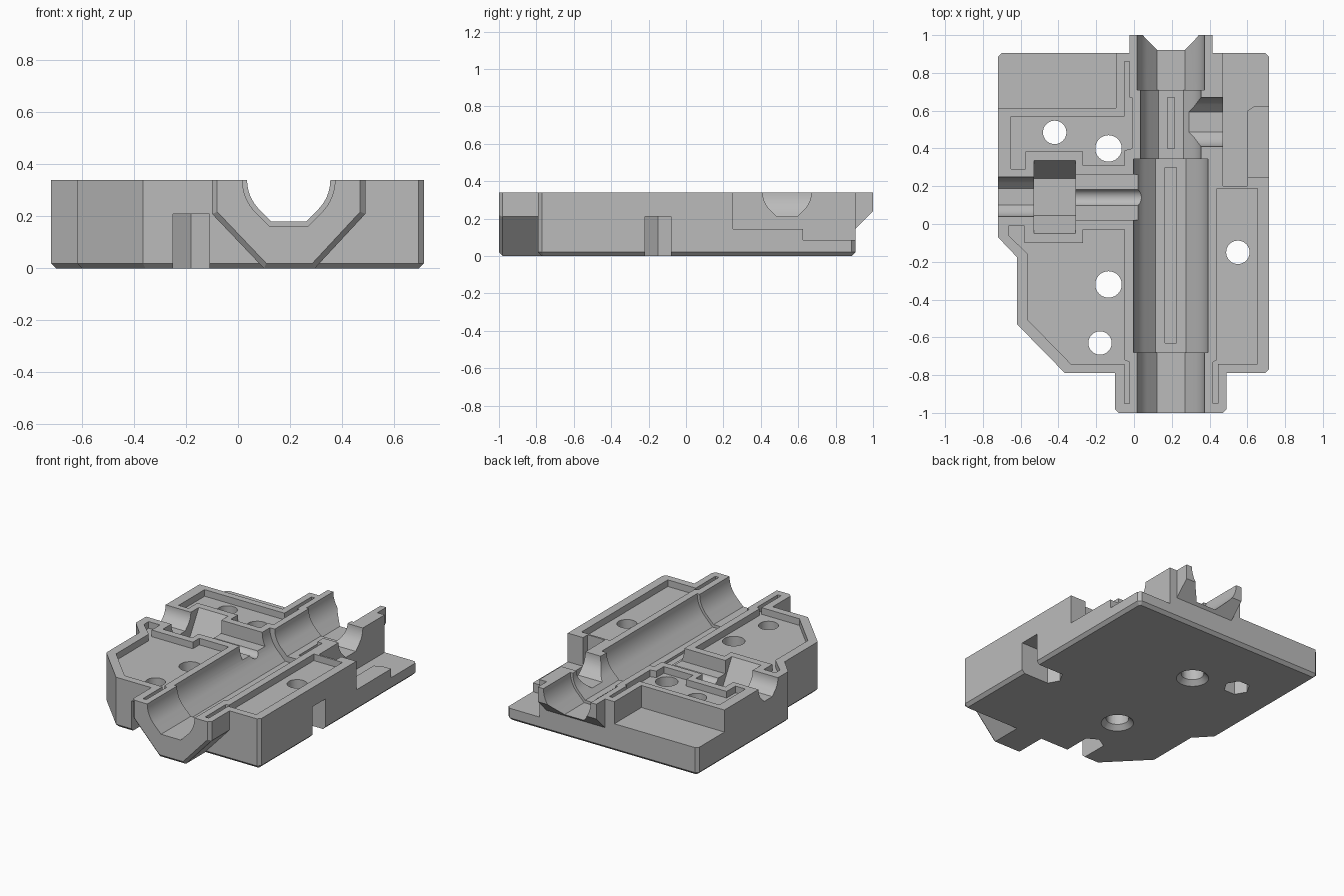
import bpy, bmesh, math

if "Cube" in bpy.data.objects:
    bpy.data.objects.remove(bpy.data.objects["Cube"], do_unlink=True)

TOP = 0.34
BORE_X = 0.195

grey = bpy.data.materials.new("plain grey")
grey.use_nodes = True
grey.diffuse_color = (0.5, 0.5, 0.5, 1)
grey.node_tree.nodes["Principled BSDF"].inputs["Base Color"].default_value = (0.5, 0.5, 0.5, 1)


def prism(name, pts, a, b, axis="Z", chamfer=None, size=0.02):
    """Extrude a 2D outline from a to b; chamfer is a test for edges to bevel."""
    place = {"Z": lambda u, v, w: (u, v, w),
             "Y": lambda u, v, w: (u, w, v),
             "X": lambda u, v, w: (w, u, v)}[axis]
    bm = bmesh.new()
    lo = [bm.verts.new(place(u, v, a)) for u, v in pts]
    hi = [bm.verts.new(place(u, v, b)) for u, v in pts]
    bm.faces.new(lo)
    bm.faces.new(hi)
    n = len(pts)
    for i in range(n):
        j = (i + 1) % n
        bm.faces.new((lo[i], lo[j], hi[j], hi[i]))
    bmesh.ops.recalc_face_normals(bm, faces=bm.faces)
    if chamfer:
        edges = [e for e in bm.edges if chamfer(e.verts[0].co, e.verts[1].co)]
        bmesh.ops.bevel(bm, geom=edges, offset=size, segments=1, affect="EDGES", profile=0.5)
        bmesh.ops.recalc_face_normals(bm, faces=bm.faces)
    mesh = bpy.data.meshes.new(name)
    bm.to_mesh(mesh)
    bm.free()
    mesh.materials.append(grey)
    ob = bpy.data.objects.new(name, mesh)
    bpy.context.scene.collection.objects.link(ob)
    return ob


def combine(other, op="DIFFERENCE"):
    """Apply a boolean to the body and delete the helper."""
    other.hide_render = True
    mod = body.modifiers.new("cut", "BOOLEAN")
    mod.operation, mod.solver, mod.object = op, "EXACT", other
    bpy.context.view_layer.objects.active = body
    bpy.ops.object.modifier_apply(modifier=mod.name)
    bpy.data.objects.remove(other, do_unlink=True)


def ring(cx, cy, r, n, turn=0.0):
    return [(cx + r * math.cos(turn + 2 * math.pi * i / n),
             cy + r * math.sin(turn + 2 * math.pi * i / n)) for i in range(n)]


def rect(x0, x1, y0, y1):
    return [(x0, y0), (x1, y0), (x1, y1), (x0, y1)]


def channel(centre, r, a, b, axis):
    """Open half-round channel with a flat-bottomed 45 degree floor."""
    left = [(-r * math.cos(t), -r * math.sin(t))
            for t in (math.pi / 4 * i / 8 for i in range(9))]
    left.append((-r * math.tan(math.pi / 8), -r))
    half = [(-r, 0.1)] + left
    pts = half + [(-u, v) for u, v in reversed(half)]
    combine(prism("channel_cutter", [(centre + u, TOP + v) for u, v in pts], a, b, axis))


def cut(pts, z, top=0.6):
    combine(prism("cutter", pts, z, top))


# Main block with chamfered corners and bottom edge
outline = [(-0.72, 0.885), (-0.72, -0.07), (-0.62, -0.175), (-0.62, -0.53), (-0.365, -0.79),
           (0.695, -0.79), (0.715, -0.77), (0.715, 0.885), (0.695, 0.905), (-0.70, 0.905)]
body = prism("housing_half", outline, 0, TOP,
             chamfer=lambda p, q: p.z < 0.001 and q.z < 0.001)

# Front snout with 45 degree underside
snout = [(-0.1, TOP), (-0.1, 0.21), (0.1, 0), (0.295, 0), (0.49, 0.21), (0.49, TOP)]
combine(prism("front_snout", snout, -1, -0.72, "Y",
              chamfer=lambda p, q: p.y < -0.99 and q.y < -0.99
              and not (p.z > 0.33 and q.z > 0.33)), "UNION")

# Back snout with sloping underside
combine(prism("back_snout", [(0.8, TOP), (1, TOP), (1, 0.24), (0.8, 0.04)],
              -0.025, 0.415, "X"), "UNION")

# Lowered corners at the back
cut(rect(-0.9, -0.095, 0.615, 1.1), 0.19)
cut([(0.47, 0.2), (0.6, 0.2), (0.6, 0.6), (0.64, 0.625),
     (0.9, 0.625), (0.9, 1.1), (0.47, 1.1)], 0.085)
cut(rect(0.55, 0.9, 0.25, 0.7), 0.145)

# Stepped main bore
channel(BORE_X, 0.16, -1.1, 1.1, "Y")
channel(BORE_X, 0.178, -1.1, -0.6, "Y")
channel(BORE_X, 0.197, -0.68, 0.345, "Y")
channel(BORE_X, 0.178, 0.71, 1.1, "Y")

# Shallow slots in the bore floor
cut(rect(0.165, 0.225, -0.63, 0.30), 0.125)
cut(rect(0.178, 0.215, 0.40, 0.67), 0.165)

# Side port on the right of the bore
channel(0.54, 0.13, 0.2, 0.6, "X")

# Left inlet, hexagonal nut pocket and shallow guide to the bore
channel(0.145, 0.105, -0.9, -0.42, "X")
nut = [(0.143 + u, TOP + v) for u, v in
       ((-0.193, 0.1), (-0.193, 0), (-0.097, -0.167), (0.097, -0.167), (0.193, 0), (0.193, 0.1))]
combine(prism("nut_cutter", nut, -0.53, -0.31, "X"))
cut(rect(-0.4, 0.1, 0.02, 0.263), 0.25)
combine(prism("guide_cutter", ring(0.14, 0.265, 0.045, 32), -0.4, 0.1, "X"))

# Shallow recesses in the top face, with sealing grooves running along the bore
back_recess = [(-0.65, 0.57), (-0.65, 0.29), (-0.575, 0.29), (-0.575, 0.385), (-0.27, 0.385),
               (-0.27, 0.31), (-0.05, 0.31), (-0.05, 0.39), (-0.01, 0.40), (-0.01, 0.67),
               (-0.025, 0.67), (-0.025, 0.86), (-0.05, 0.86), (-0.05, 0.57)]
front_recess = [(-0.05, -0.03), (-0.27, -0.03), (-0.27, -0.1), (-0.58, -0.1), (-0.58, -0.01),
                (-0.665, -0.01), (-0.665, -0.06), (-0.56, -0.16), (-0.56, -0.51),
                (-0.335, -0.74), (-0.05, -0.74), (-0.05, -0.95), (-0.025, -0.95),
                (-0.025, -0.73), (-0.05, -0.72)]
right_recess = [(0.44, 0.187), (0.44, -0.72), (0.418, -0.73), (0.418, -0.95), (0.445, -0.95),
                (0.445, -0.74), (0.655, -0.74), (0.655, 0.187)]
for pts in (back_recess, front_recess, right_recess):
    cut(pts, TOP - 0.045)

# Through holes
for x, y, r in ((-0.42, 0.485, 0.062), (-0.135, 0.4, 0.07), (-0.135, -0.32, 0.07),
                (-0.18, -0.63, 0.062), (0.55, -0.15, 0.062)):
    cut(ring(x, y, r, 40), -0.1)

# Countersinks under the two larger holes
for y in (0.4, -0.32):
    sink = prism("countersink", ring(-0.135, y, 0.1, 40), -0.03, 0.03)
    for v in sink.data.vertices:
        if v.co.z > 0:
            v.co.x = -0.135 + (v.co.x + 0.135) * 0.7
            v.co.y = y + (v.co.y - y) * 0.7
        else:
            v.co.x = -0.135 + (v.co.x + 0.135) * 1.3
            v.co.y = y + (v.co.y - y) * 1.3
    combine(sink)

# Hexagonal pockets underneath, two of them open to the side
cut(ring(-0.42, 0.485, 0.082, 6), -0.1, 0.21)
s, c = 0.07, 0.04
cut([(0.9, -0.15 - s), (0.9, -0.15 + s), (0.55 - c, -0.15 + s),
     (0.55 - 2 * c, -0.15), (0.55 - c, -0.15 - s)], -0.1, 0.21)
cut([(-0.18 - s, -1.2), (-0.18 + s, -1.2), (-0.18 + s, -0.63 + c),
     (-0.18, -0.63 + 2 * c), (-0.18 - s, -0.63 + c)], -0.1, 0.21)

# Smooth the bores and holes, keep edges crisp
bpy.ops.object.select_all(action="DESELECT")
body.select_set(True)
bpy.context.view_layer.objects.active = body
bpy.ops.object.shade_smooth_by_angle(angle=math.radians(25))
